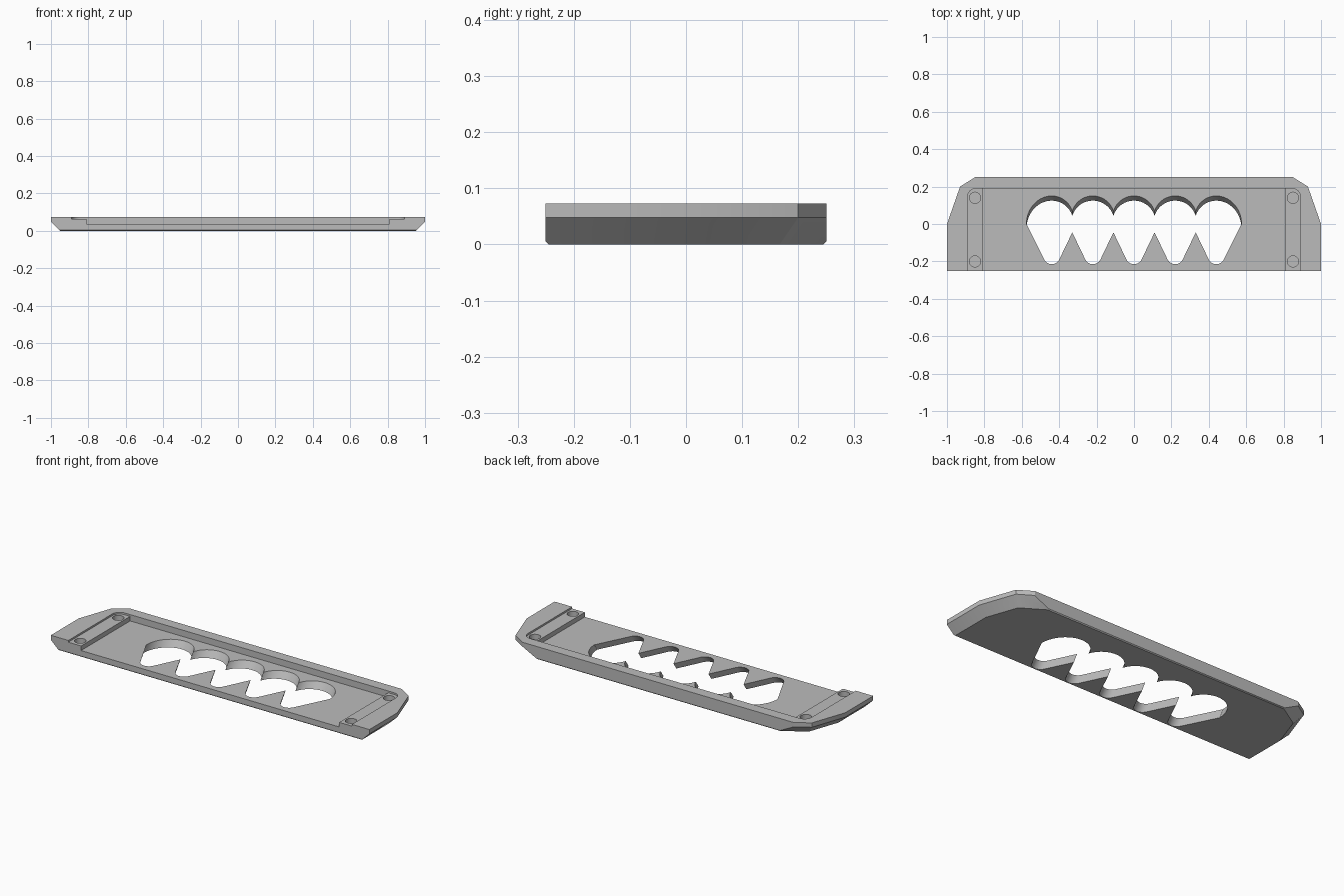
import bpy, bmesh
from math import sin, cos, radians
from mathutils import Vector

if "Cube" in bpy.data.objects:
    bpy.data.objects.remove(bpy.data.objects["Cube"], do_unlink=True)

TOP, FLOOR, SHELF, BEVEL = 0.073, 0.037, 0.063, 0.048

grey = bpy.data.materials.new("plain grey")
grey.use_nodes = True
colour = (0.5, 0.5, 0.5, 1)
grey.diffuse_color = colour
grey.node_tree.nodes["Principled BSDF"].inputs["Base Color"].default_value = colour


def finish(name, bm):
    bmesh.ops.recalc_face_normals(bm, faces=bm.faces)
    mesh = bpy.data.meshes.new(name)
    bm.to_mesh(mesh)
    bm.free()
    mesh.materials.append(grey)
    obj = bpy.data.objects.new(name, mesh)
    bpy.context.collection.objects.link(obj)
    return obj


def prism(name, outline, low, high, slant=0.0):
    """Extrude an outline; slant shifts y with height, measured from the floor."""
    bm = bmesh.new()
    rings = [[bm.verts.new((x, y + (z - FLOOR) * slant, z)) for x, y in outline]
             for z in (low, high)]
    for ring in rings:
        bm.faces.new(ring)
    for i in range(len(outline)):
        j = (i + 1) % len(outline)
        bm.faces.new((rings[0][i], rings[0][j], rings[1][j], rings[1][i]))
    return finish(name, bm)


def arc(cx, cy, rx, ry, start, end, steps):
    angles = [radians(start + (end - start) * i / steps) for i in range(steps + 1)]
    return [(cx + rx * cos(a), cy + ry * sin(a)) for a in angles]


# Body: a slab trimmed by planes for the clipped corners and lower bevels
bm = bmesh.new()
bmesh.ops.create_cube(bm, size=1)
for v in bm.verts:
    v.co = Vector((v.co.x * 2, v.co.y * 0.5, (v.co.z + 0.5) * TOP))


def trim(point, normal):
    geom = bm.verts[:] + bm.edges[:] + bm.faces[:]
    cut = bmesh.ops.bisect_plane(bm, geom=geom, dist=1e-6, plane_co=point,
                                 plane_no=normal, clear_outer=True)
    rim = [e for e in cut["geom_cut"] if isinstance(e, bmesh.types.BMEdge)]
    bmesh.ops.holes_fill(bm, edges=rim, sides=0)


for side in (-1, 1):
    corners = [(1, -0.25), (1, 0), (0.93, 0.2), (0.85, 0.25)]
    for (ax, ay), (bx, by) in zip(corners, corners[1:]):
        out = Vector((side * (by - ay), ax - bx, 0)).normalized()
        if ax != bx:
            trim((side * ax, ay, 0), out)
        trim((side * ax, ay, BEVEL), out * BEVEL - Vector((0, 0, 0.05)))
    trim((0, side * 0.25, 0.005), (0, side, -1))
body = finish("grip_plate", bm)

# Recess and its raised end shelves, open at the front
pocket = prism("pocket_cutter", [(-0.81, -0.3), (0.81, -0.3), (0.81, 0.19), (-0.81, 0.19)],
               FLOOR, 0.1)
r = 0.045
shelf_line = [(-0.89, -0.3), (0.89, -0.3)]
shelf_line += arc(0.89 - r, 0.19 - r, r, r, 0, 90, 8)
shelf_line += arc(r - 0.89, 0.19 - r, r, r, 90, 180, 8)
shelf = prism("shelf_cutter", shelf_line, SHELF, 0.1)

# Four blind round sockets
sockets = [prism("socket_cutter", arc(x, y, 0.03, 0.03, 0, 345, 23), 0.03, 0.09)
           for x in (-0.85, 0.85) for y in (-0.2, 0.14)]

# Finger opening: scalloped lobes at the back, pointed teeth at the front
PITCH = 0.22
opening = []
for i in range(-2, 3):
    x = i * PITCH
    for start, end, outer in ((180, 90, i == -2), (90, 0, i == 2)):
        if outer:
            quarter = arc(x, 0, 0.135, 0.15, start, end, 14)
        else:
            base = 0.035
            quarter = [p for p in arc(x, base, 0.115, 0.115, start, end, 28)
                       if abs(p[0] - x) < PITCH / 2 - 0.001]
            cusp = (x + (PITCH / 2 if end == 0 else -PITCH / 2), 0.069)
            if end == 0:
                quarter.append(cusp)
        opening += quarter[1:] if start == 90 else quarter
for i in range(2, -3, -1):
    opening += arc(i * PITCH, -0.17, 0.045, 0.045, -26, -154, 12)
    if i > -2:
        opening.append(((i - 0.5) * PITCH, -0.045))
finger_hole = prism("finger_cutter", opening, -0.03, 0.06, slant=0.68)

# Carve everything out, then drop the cutters
for cutter in [pocket, shelf, *sockets, finger_hole]:
    mod = body.modifiers.new("carve", "BOOLEAN")
    mod.operation, mod.solver, mod.object = "DIFFERENCE", "EXACT", cutter
    bpy.context.view_layer.objects.active = body
    bpy.ops.object.modifier_apply(modifier=mod.name)
    bpy.data.objects.remove(cutter, do_unlink=True)

# Smooth the curved walls, keep edges crisp
body.select_set(True)
bpy.ops.object.shade_smooth_by_angle(angle=radians(25))
